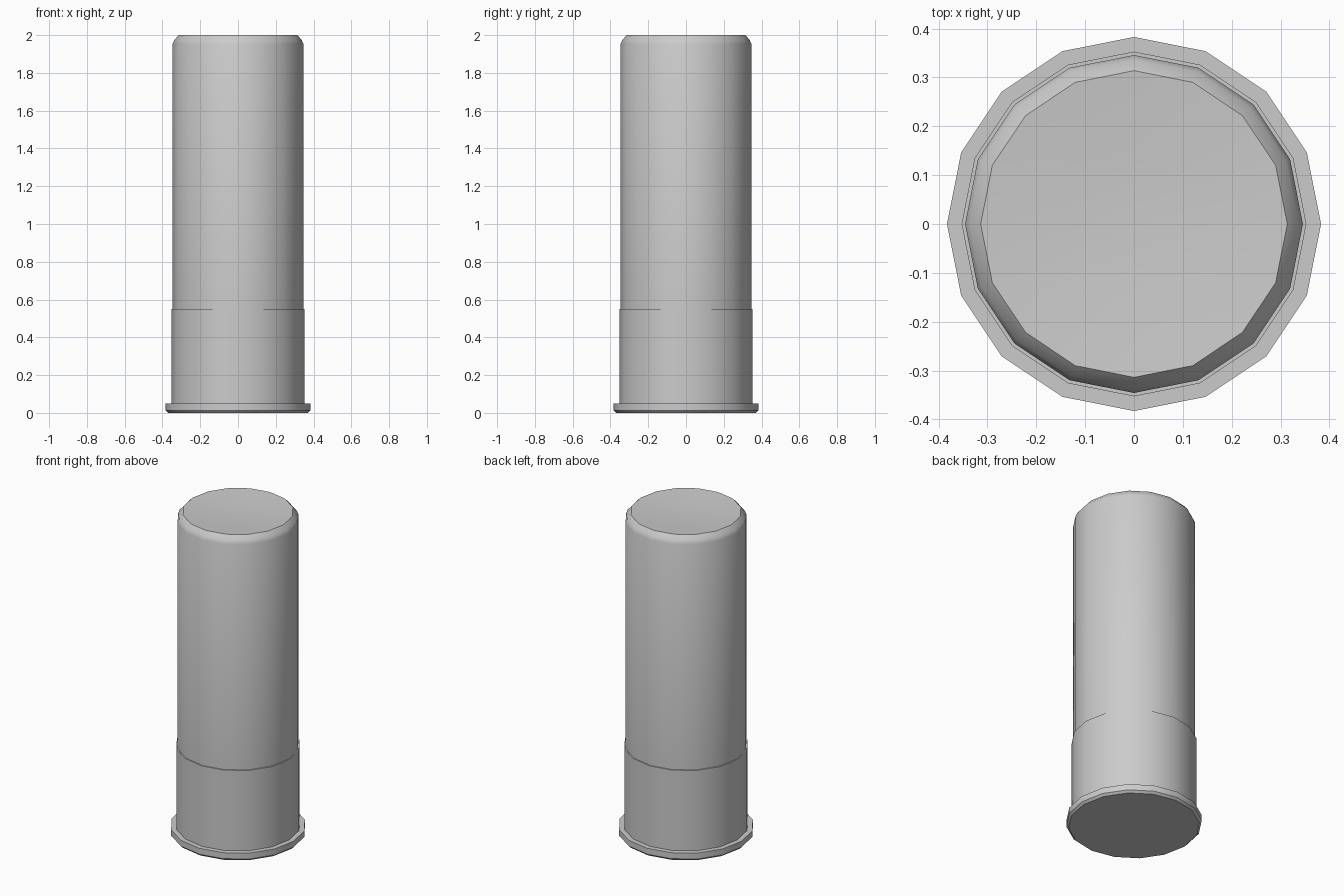
import bpy, bmesh, math

if "Cube" in bpy.data.objects:
    bpy.data.objects.remove(bpy.data.objects["Cube"])

SIDES = 16


def lathe(name, profile):
    """Revolve (radius, z) points around z; radius 0 becomes a pole."""
    bm = bmesh.new()
    rings = []
    for r, z in profile:
        if r == 0:
            rings.append([bm.verts.new((0, 0, z))] * SIDES)
        else:
            rings.append([bm.verts.new((r * math.cos(math.tau * i / SIDES),
                                        r * math.sin(math.tau * i / SIDES), z))
                          for i in range(SIDES)])
    for a, b in zip(rings, rings[1:]):
        for i in range(SIDES):
            j = (i + 1) % SIDES
            quad = [a[i], a[j], b[j], b[i]]
            bm.faces.new(list(dict.fromkeys(quad)))
    mesh = bpy.data.meshes.new(name)
    bm.to_mesh(mesh)
    bm.free()
    obj = bpy.data.objects.new(name, mesh)
    bpy.context.collection.objects.link(obj)
    bpy.ops.object.select_all(action='DESELECT')
    obj.select_set(True)
    bpy.context.view_layer.objects.active = obj
    bpy.ops.object.shade_smooth_by_angle(angle=math.radians(30))
    return obj


# Metal base: flat bottom, chamfered rim, straight cup, small step to the tube
lathe("metal_base", [(0, 0), (0.37, 0), (0.383, 0.013), (0.383, 0.05),
                     (0.353, 0.05), (0.353, 0.55), (0.346, 0.55)])

# Tube: straight wall, rounded shoulder, slightly dished closed top
lathe("tube", [(0.346, 0.55), (0.346, 1.953), (0.337, 1.975), (0.314, 2.0),
               (0.16, 1.988), (0, 1.983)])
